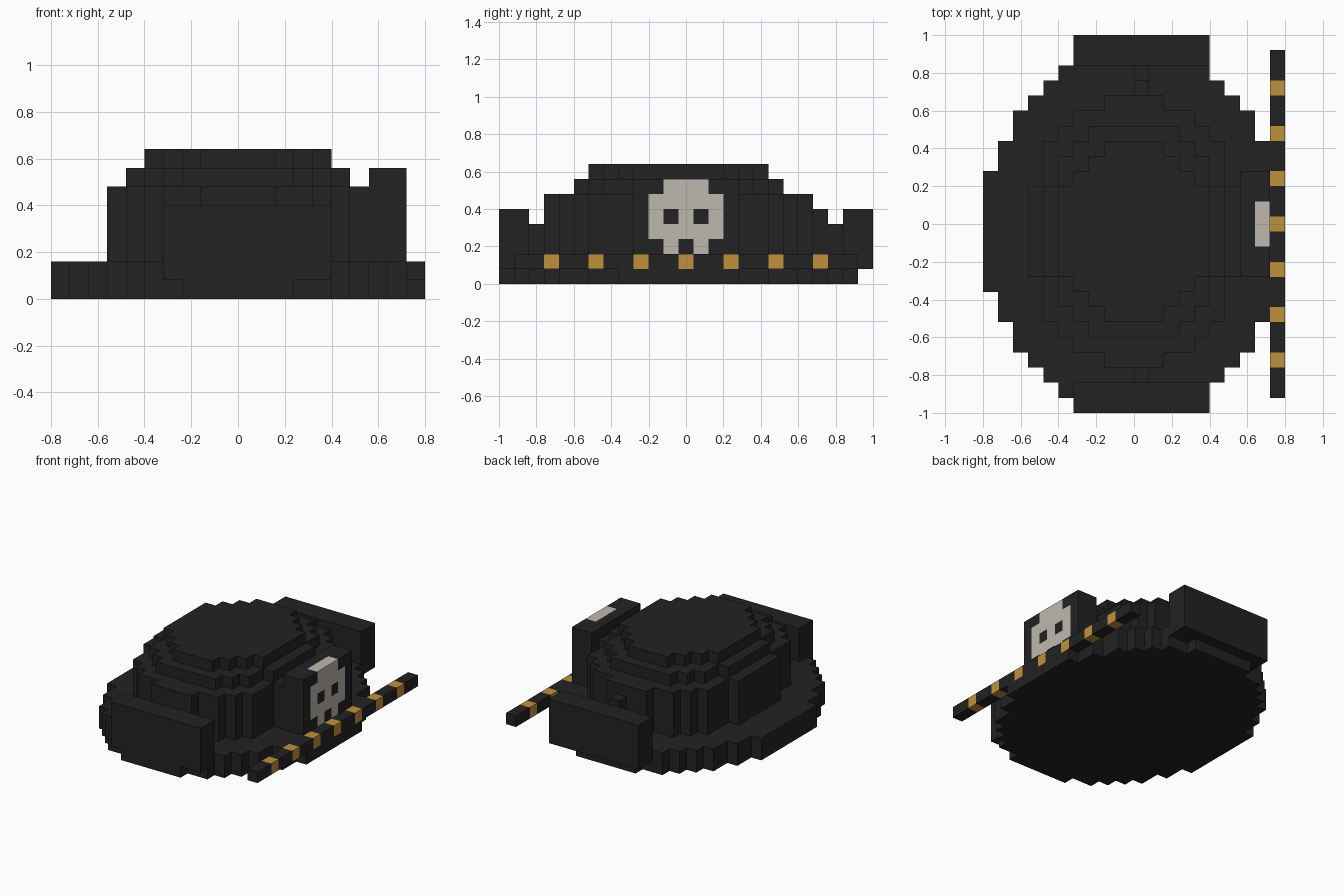
import bpy
import bmesh

V = 0.08          # one block
MID = -0.04       # middle of the hat along y

cube = bpy.data.objects.get("Cube")
if cube:
    bpy.data.objects.remove(cube, do_unlink=True)


def material(name, r, g, b):
    m = bpy.data.materials.new(name)
    m.use_nodes = True
    m.diffuse_color = (r, g, b, 1)
    m.node_tree.nodes["Principled BSDF"].inputs["Base Color"].default_value = (r, g, b, 1)
    return m


black = material("black felt", 0.016, 0.016, 0.016)
bone = material("bone white", 0.515, 0.485, 0.43)
gold = material("gold", 0.52, 0.285, 0.045)


def finish(name, bm, *mats):
    bmesh.ops.recalc_face_normals(bm, faces=bm.faces)
    mesh = bpy.data.meshes.new(name)
    bm.to_mesh(mesh)
    bm.free()
    for m in mats:
        mesh.materials.append(m)
    obj = bpy.data.objects.new(name, mesh)
    bpy.context.scene.collection.objects.link(obj)
    return obj


def box_mesh(lo, hi):
    bm = bmesh.new()
    bmesh.ops.create_cube(bm, size=1)
    for v in bm.verts:
        v.co = [hi[i] if v.co[i] > 0 else lo[i] for i in range(3)]
    return bm


def box(name, lo, hi):
    return finish(name, box_mesh(lo, hi), black)


def slice_blocks(bm, axis, lo, hi):
    """Cut the mesh into block-wide slices along one axis."""
    normal = [float(i == axis) for i in range(3)]
    for k in range(1, round((hi - lo) / V)):
        point = [c * (lo + k * V) for c in normal]
        bmesh.ops.bisect_plane(bm, geom=bm.verts[:] + bm.edges[:] + bm.faces[:],
                               plane_co=point, plane_no=normal)


def tier(name, steps, z0, z1, x_max=1.0):
    """Stepped oval slab; steps are (half width, half depth) in blocks."""
    quarter = []
    for i, (x, y) in enumerate(steps):
        quarter.append((x, y))
        if i + 1 < len(steps):
            quarter.append((x, steps[i + 1][1]))
    back = quarter[::-1]
    loop = (quarter + [(x, -y) for x, y in back]
            + [(-x, -y) for x, y in quarter] + [(-x, y) for x, y in back])
    points = []
    for x, y in loop:
        p = (min(x * V, x_max), y * V + MID, z0)
        if p not in points:
            points.append(p)
    bm = bmesh.new()
    face = bm.faces.new([bm.verts.new(p) for p in points])
    top = bmesh.ops.extrude_face_region(bm, geom=[face])["geom"]
    for v in top:
        if isinstance(v, bmesh.types.BMVert):
            v.co.z = z1
    return finish(name, bm, black)


# Brim and crown
brim = [(3, 12), (5, 11), (6, 10), (7, 9), (8, 8), (9, 6), (10, 4)]
tier("brim_lower", brim, 0, 0.08)
tier("brim_upper", brim, 0.08, 0.16, x_max=0.72)
tier("crown_base", [(2, 9), (4, 8), (5, 7), (6, 6), (7, 3)], 0.16, 0.48)
tier("crown_middle", [(3, 7), (4, 6), (5, 5), (6, 3)], 0.48, 0.56)
tier("crown_top", [(2, 6), (3, 5), (4, 4), (5, 3)], 0.56, 0.64)

# Turned-up flaps and the blocks that join them to the crown
box("front_flap", (-0.32, -1, 0.08), (0.40, -0.84, 0.40))
box("back_flap", (-0.32, 0.84, 0.08), (0.40, 1, 0.40))
box("front_flap_joint", (0, -0.84, 0.16), (0.08, -0.76, 0.32))
box("back_flap_joint", (0, 0.76, 0.16), (0.08, 0.84, 0.32))
box("back_crown_joint", (0, 0.68, 0.16), (0.08, 0.76, 0.40))

# Raised side panel with a skull, coloured block by block
box("panel_backing", (0.56, -0.28, 0.16), (0.64, 0.28, 0.56))
SKULL = ["..#.#..",
         ".#####.",
         ".#.#.#.",
         ".#####.",
         "..###.."]
bm = box_mesh((0.64, -0.28, 0.16), (0.72, 0.28, 0.56))
slice_blocks(bm, 1, -0.28, 0.28)
slice_blocks(bm, 2, 0.16, 0.56)
for f in bm.faces:
    c = f.calc_center_median()
    col = min(max(int((c.y + 0.28) / V), 0), 6)
    row = min(max(int((c.z - 0.16) / V), 0), 4)
    f.material_index = int(SKULL[row][col] == "#")
finish("skull_panel", bm, black, bone)

# Striped rod along the brim edge, every third block gold
bm = box_mesh((0.72, -0.92, 0.08), (0.80, 0.92, 0.16))
slice_blocks(bm, 1, -0.92, 0.92)
for f in bm.faces:
    k = int((f.calc_center_median().y + 0.92) / V)
    f.material_index = int(k % 3 == 2 and k < 22)
finish("striped_rod", bm, black, gold)
